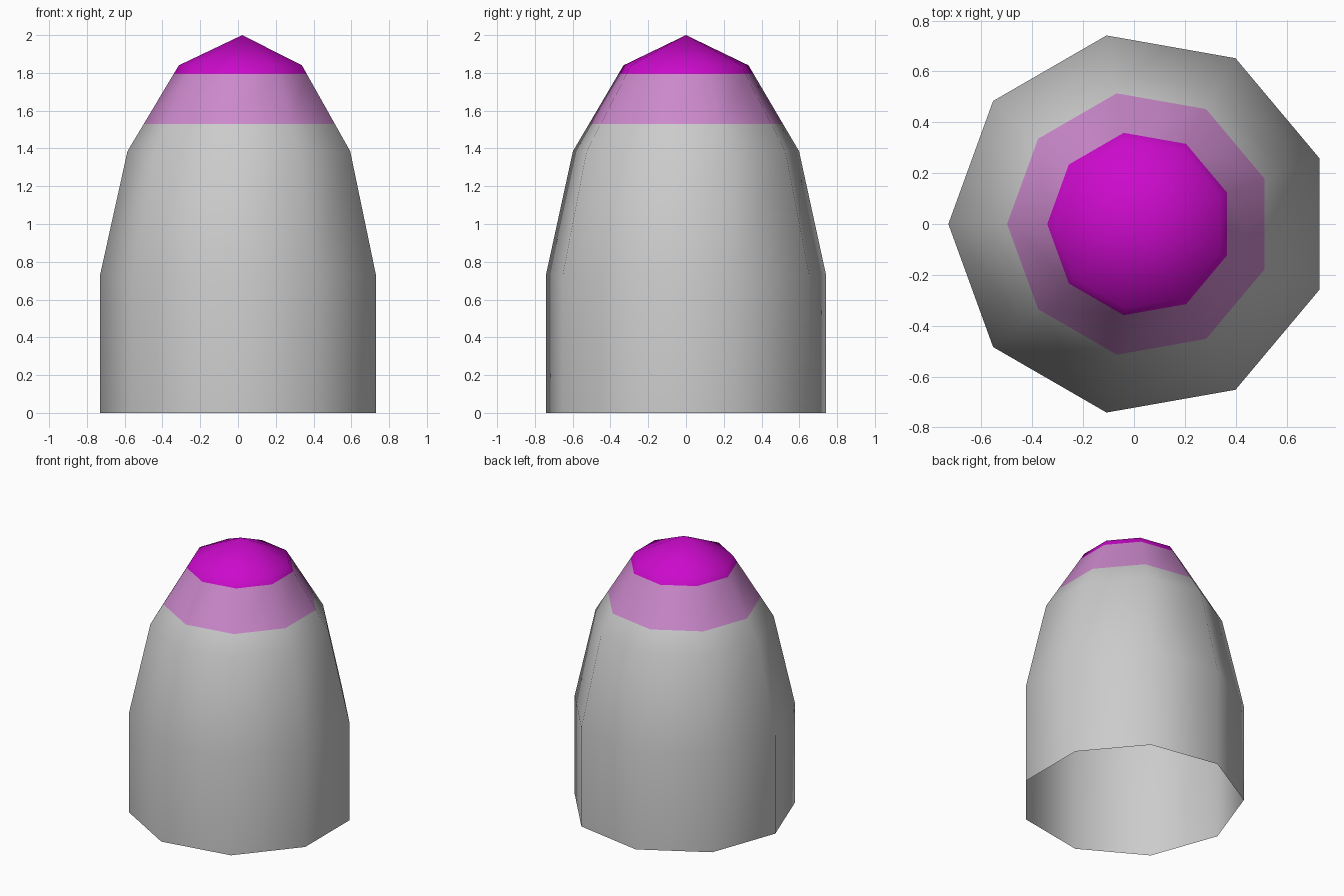
import bpy
import bmesh
from math import cos, sin, pi

default_cube = bpy.data.objects.get("Cube")
if default_cube:
    bpy.data.objects.remove(default_cube, do_unlink=True)

SIDES = 9
AXIS_X = 0.0227


def make_material(name, colour):
    mat = bpy.data.materials.new(name)
    mat.use_nodes = True
    mat.diffuse_color = (*colour, 1.0)
    shader = next(n for n in mat.node_tree.nodes if n.type == 'BSDF_PRINCIPLED')
    shader.inputs["Base Color"].default_value = (*colour, 1.0)
    return mat


materials = [
    make_material("grey", (0.6, 0.6, 0.6)),
    make_material("light purple", (0.6, 0.25, 0.6)),
    make_material("bright purple", (0.6, 0.003, 0.6)),
]

# Shell profile (radius, height), open at the base
profile = [(0.753, 0.0), (0.753, 0.73), (0.608, 1.385), (0.336, 1.84)]
APEX = 2.0
BANDS = (1.529, 1.793)

bm = bmesh.new()
rings = []
for radius, z in profile:
    angles = [pi + 2 * pi * i / SIDES for i in range(SIDES)]
    rings.append([bm.verts.new((AXIS_X + radius * cos(a), radius * sin(a), z))
                  for a in angles])

# Walls
for low, high in zip(rings, rings[1:]):
    for i in range(SIDES):
        j = (i + 1) % SIDES
        bm.faces.new((low[i], low[j], high[j], high[i]))

# Pointed tip
tip = bm.verts.new((AXIS_X, 0.0, APEX))
for i in range(SIDES):
    bm.faces.new((rings[-1][i], rings[-1][(i + 1) % SIDES], tip))

# Cut the colour bands and colour faces by height
for height in BANDS:
    bmesh.ops.bisect_plane(bm, geom=bm.verts[:] + bm.edges[:] + bm.faces[:],
                           plane_co=(0, 0, height), plane_no=(0, 0, 1))
for face in bm.faces:
    face.smooth = True
    face.material_index = sum(face.calc_center_median().z > h for h in BANDS)

mesh = bpy.data.meshes.new("nose_shell")
bm.to_mesh(mesh)
bm.free()
for mat in materials:
    mesh.materials.append(mat)
shell = bpy.data.objects.new("nose_shell", mesh)
bpy.context.collection.objects.link(shell)
